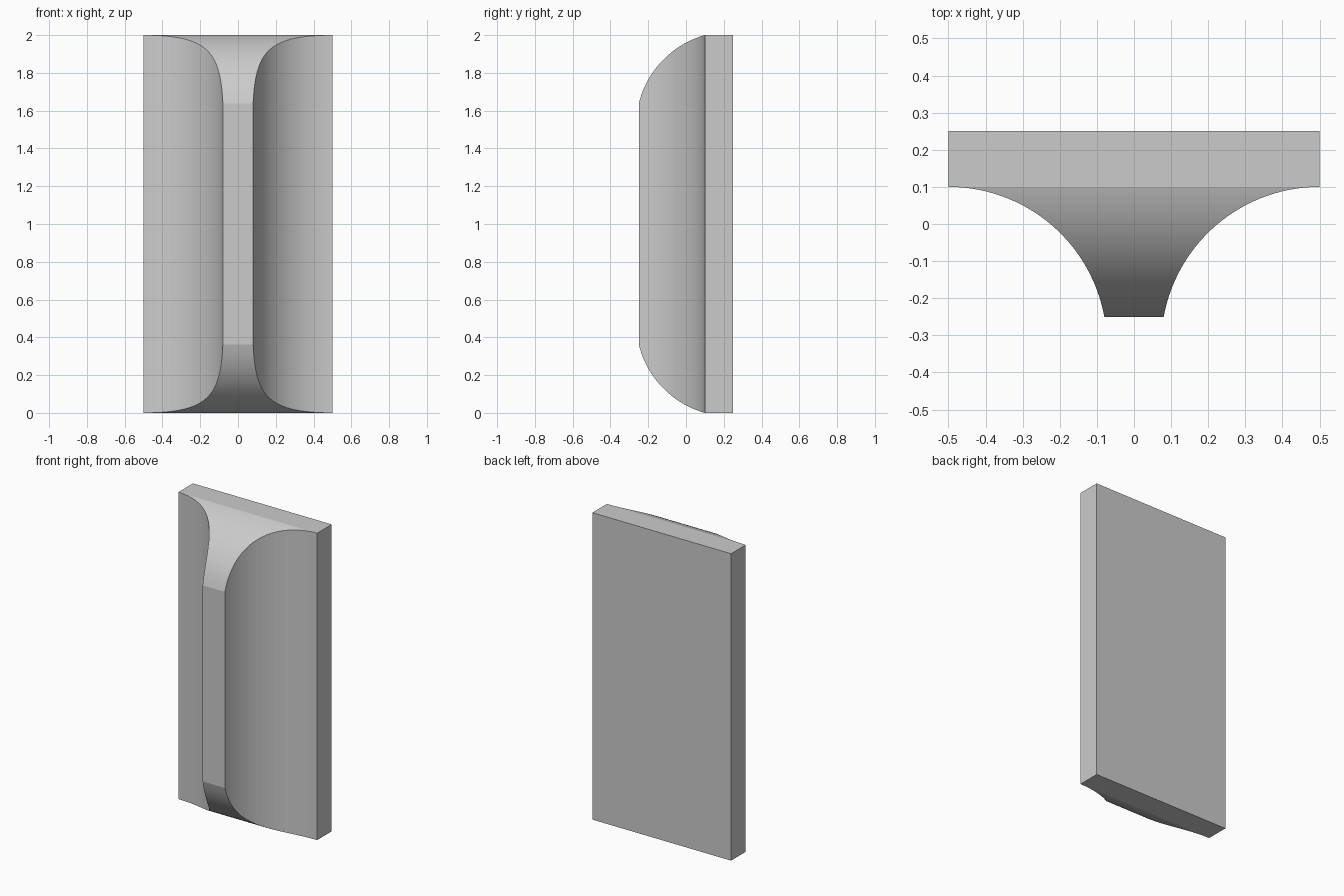
import bpy, bmesh, math

if "Cube" in bpy.data.objects:
    bpy.data.objects.remove(bpy.data.objects["Cube"])

STEPS = 40
# Concave side fillet (seen from the top): centre and radius
FX, FY, FR = 0.5, -0.327, 0.427
# Convex end rounding (seen from the side): centre and radius
EY, EZ, ER2 = 0.237, 1.517, 0.25206


def end_height(y):
    return EZ + math.sqrt(ER2 - (y - EY) ** 2)


# Each level is a rectangle: (y, half width, top z); ends mirror about z = 1
levels = [(0.25, 0.5, 2.0)]
sweep = math.asin(0.42 / FR)
for i in range(STEPS + 1):
    a = sweep * i / STEPS
    y = FY + FR * math.cos(a)
    levels.append((y, FX - FR * math.sin(a), min(2.0, end_height(y))))

# Backing plate and flared rib lofted through the rectangles
bm = bmesh.new()
rings = [[bm.verts.new(p) for p in ((-w, y, 2 - z), (w, y, 2 - z), (w, y, z), (-w, y, z))]
         for y, w, z in levels]
for r0, r1 in zip(rings, rings[1:]):
    for k in range(4):
        n = (k + 1) % 4
        bm.faces.new((r0[k], r0[n], r1[n], r1[k]))
bm.faces.new(rings[0])
bm.faces.new(rings[-1])
bmesh.ops.recalc_face_normals(bm, faces=bm.faces)

mesh = bpy.data.meshes.new("ribbed_panel")
bm.to_mesh(mesh)
bm.free()
panel = bpy.data.objects.new("ribbed_panel", mesh)
bpy.context.collection.objects.link(panel)

# Smooth curved surfaces, keep the creases sharp
bpy.context.view_layer.objects.active = panel
panel.select_set(True)
bpy.ops.object.shade_smooth_by_angle(angle=math.radians(12))
